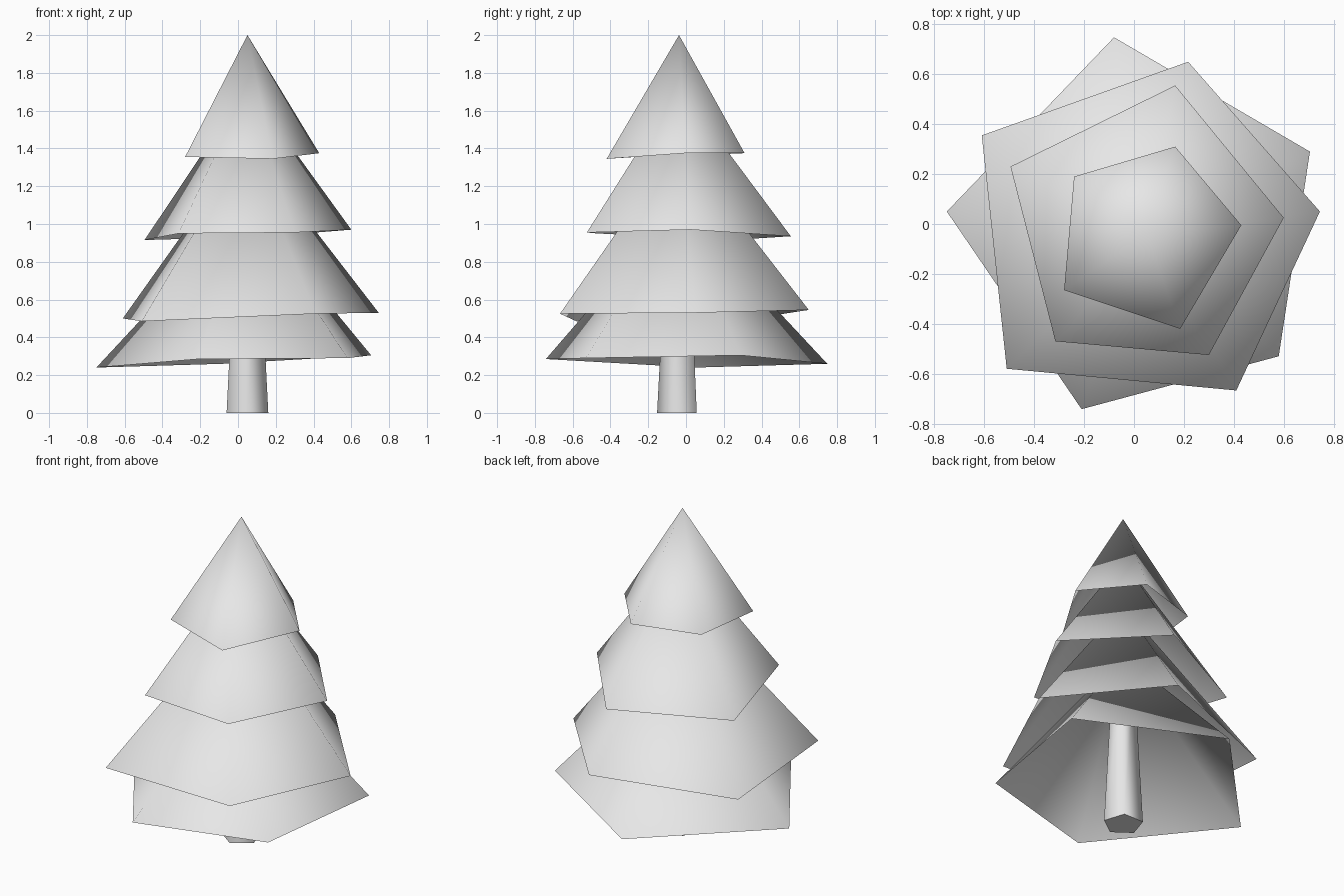
import bpy, bmesh, math

if "Cube" in bpy.data.objects:
    bpy.data.objects.remove(bpy.data.objects["Cube"], do_unlink=True)

CX, CY = 0.05, -0.037  # tree axis

grey = bpy.data.materials.new("light_grey")
grey.use_nodes = True
GREY = (0.8, 0.8, 0.8, 1.0)
grey.diffuse_color = GREY
grey.node_tree.nodes["Principled BSDF"].inputs["Base Color"].default_value = GREY


def finish(bm, name, angle):
    bmesh.ops.recalc_face_normals(bm, faces=bm.faces)
    mesh = bpy.data.meshes.new(name)
    bm.to_mesh(mesh)
    bm.free()
    mesh.materials.append(grey)
    obj = bpy.data.objects.new(name, mesh)
    bpy.context.collection.objects.link(obj)
    bpy.ops.object.select_all(action='DESELECT')
    obj.select_set(True)
    bpy.context.view_layer.objects.active = obj
    bpy.ops.object.shade_smooth_by_angle(angle=math.radians(angle))
    return obj


def branch_tier(name, apex_z, rim):
    """Open five-sided cone with a slightly uneven rim."""
    bm = bmesh.new()
    apex = bm.verts.new((CX, CY, apex_z))
    ring = [bm.verts.new(p) for p in rim]
    for a, b in zip(ring, ring[1:] + ring[:1]):
        bm.faces.new((apex, a, b))
    # an open cone: make sure every face points outward
    obj = finish(bm, name, 180)
    if obj.data.polygons[0].normal.z < 0:
        obj.data.flip_normals()


# Branch tiers, bottom to top; rims run anticlockwise
branch_tier("bottom_branches", 1.10, [
    (0.705, 0.29, 0.305), (-0.08, 0.748, 0.26), (-0.75, 0.05, 0.24),
    (-0.21, -0.742, 0.285), (0.58, -0.53, 0.29)])
branch_tier("lower_branches", 1.43, [
    (0.745, 0.05, 0.53), (0.217, 0.65, 0.545), (-0.61, 0.355, 0.50),
    (-0.51, -0.58, 0.485), (0.41, -0.667, 0.525)])
branch_tier("upper_branches", 1.73, [
    (0.60, 0.025, 0.97), (0.165, 0.555, 0.935), (-0.495, 0.23, 0.915),
    (-0.315, -0.47, 0.95), (0.30, -0.525, 0.955)])
branch_tier("top_branches", 2.0, [
    (0.43, -0.005, 1.375), (0.165, 0.31, 1.375), (-0.24, 0.19, 1.37),
    (-0.28, -0.265, 1.355), (0.185, -0.42, 1.345)])

# Tapered five-sided trunk running up inside the branches
bm = bmesh.new()
bottom, top = [], []
for i in range(5):
    a = math.radians(-90 + 72 * i)
    for ring, r, z in ((bottom, 0.116, 0.0), (top, 0.066, 0.95)):
        ring.append(bm.verts.new((CX + r * math.cos(a), CY + r * math.sin(a), z)))
for i in range(5):
    j = (i + 1) % 5
    bm.faces.new((bottom[i], bottom[j], top[j], top[i]))
bm.faces.new(bottom[::-1])
bm.faces.new(top)
finish(bm, "trunk", 80)
